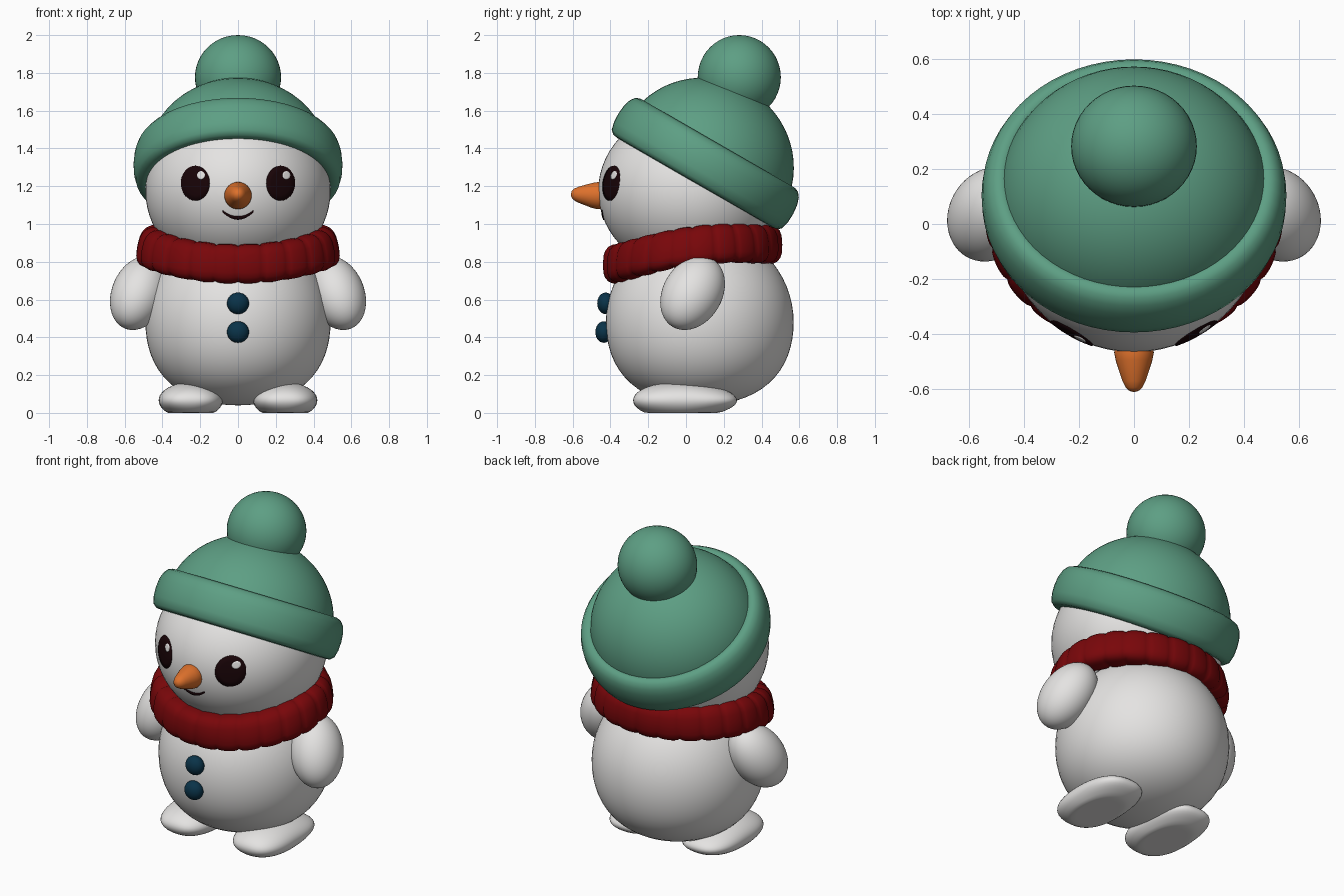
import bpy, bmesh, math
from mathutils import Matrix, Vector

if "Cube" in bpy.data.objects:
    bpy.data.objects.remove(bpy.data.objects["Cube"])


def material(name, rgb):
    m = bpy.data.materials.new(name)
    m.diffuse_color = (*rgb, 1)
    m.use_nodes = True
    m.node_tree.nodes["Principled BSDF"].inputs["Base Color"].default_value = m.diffuse_color
    return m


SNOW = material("snow white", (0.78, 0.77, 0.76))
HAT = material("hat green", (0.11, 0.345, 0.23))
RED = material("scarf red", (0.19, 0.002, 0.003))
ORANGE = material("carrot orange", (0.73, 0.165, 0.025))
BLUE = material("button blue", (0.003, 0.033, 0.066))
DARK = material("eye dark", (0.009, 0.001, 0.002))


def finish(name, bm, mat):
    bmesh.ops.recalc_face_normals(bm, faces=bm.faces)
    me = bpy.data.meshes.new(name)
    bm.to_mesh(me)
    bm.free()
    me.shade_smooth()
    me.materials.append(mat)
    ob = bpy.data.objects.new(name, me)
    bpy.context.collection.objects.link(ob)
    return ob


def ball(name, mat, center, radii, rot=Matrix(), tweak=None, seg=48):
    bm = bmesh.new()
    bmesh.ops.create_uvsphere(bm, u_segments=seg, v_segments=seg // 2, radius=1)
    for v in bm.verts:
        if tweak:
            tweak(v.co)
        v.co = rot @ Vector([a * b for a, b in zip(v.co, radii)]) + Vector(center)
    return finish(name, bm, mat)


def grid_surface(name, mat, rings, closed_rows):
    """Skin a list of closed rings; optionally join the last ring to the first."""
    bm = bmesh.new()
    vs = [[bm.verts.new(p) for p in r] for r in rings]
    n = len(vs[0])
    for i in range(len(vs) if closed_rows else len(vs) - 1):
        a, b = vs[i], vs[(i + 1) % len(vs)]
        for j in range(n):
            bm.faces.new((a[j], a[(j + 1) % n], b[(j + 1) % n], b[j]))
    bmesh.ops.remove_doubles(bm, verts=bm.verts, dist=1e-5)
    return finish(name, bm, mat)


def lathe(name, mat, profile, mtx, closed=False, seg=64):
    rings = [[mtx @ Vector((r * math.cos(2 * math.pi * k / seg),
                            r * math.sin(2 * math.pi * k / seg), z))
              for k in range(seg)] for r, z in profile]
    return grid_surface(name, mat, rings, closed)


# Shape tweaks on the unit sphere
def body_shape(co):
    if co.z < 0:  # fuller, flatter bottom
        k = 1 + 0.04 * (2 * co.z * math.hypot(co.x, co.y)) ** 2
        co *= k
        co.z *= 0.88


def head_shape(co):
    if co.y > 0:  # back of the head stays inside the hat
        co.y *= 0.88


def foot_shape(co):
    k = 1 + 0.1 * (2 * co.x * co.y) ** 2  # slightly squarer outline
    co.x *= k
    co.y *= k
    co.z = max(-0.7, co.z * (1 - 0.12 * co.y))  # flat sole, higher toe


ball("body", SNOW, (0, 0.073, 0.48), (0.49, 0.497, 0.5), tweak=body_shape, seg=64)

# Head
HC, HR = Vector((0, 0.05, 1.175)), Vector((0.49, 0.515, 0.45))
ball("head", SNOW, HC, HR, tweak=head_shape, seg=64)

# Arms and feet
for s, side in ((1, "right"), (-1, "left")):
    lean = Matrix.Rotation(math.radians(-23 * s), 4, 'Y') @ Matrix.Rotation(math.radians(-28), 4, 'X')
    ball(side + "_arm", SNOW, (0.521 * s, 0.035, 0.635), (0.147, 0.157, 0.215), lean)
    ball(side + "_foot", SNOW, (0.25 * s, -0.005, 0.0665), (0.17, 0.275, 0.095), tweak=foot_shape)

# Hat: tilted dome, rolled brim and pompom
TILT = (Matrix.Translation((0, 0.11, 1.328)) @ Matrix.Rotation(math.radians(-30), 4, 'X')
        @ Matrix.Diagonal((1, 0.965, 1, 1)))
dome = [(0.49 * math.cos(t), -0.015 + 0.455 * math.sin(t))
        for t in [math.pi / 2 * i / 16 for i in range(17)]]
lathe("hat_dome", HAT, dome, TILT)
brim = [(0.455, -0.108), (0.485, -0.127), (0.518, -0.123), (0.54, -0.104), (0.551, -0.06),
        (0.553, -0.01), (0.548, 0.04), (0.535, 0.08), (0.515, 0.105), (0.49, 0.115),
        (0.465, 0.108), (0.445, 0.08)]
lathe("hat_brim", HAT, brim, TILT, closed=True)
ball("hat_pompom", HAT, (0, 0.282, 1.777), (0.228, 0.22, 0.223))

# Scarf: ribbed ring that dips at the front
RIBS, STEPS, SEC = 24, 8, 20
rings = []
for i in range(RIBS * STEPS):
    a = 2 * math.pi * i / (RIBS * STEPS)
    # a = 0 faces front, with a groove on the centre line
    bulge = 0.9 + 0.1 * abs(math.sin(a * RIBS / 2)) ** 0.4
    zc = 0.862 - 0.052 * math.cos(a) - 0.022 * math.cos(2 * a)
    ring = []
    for k in range(SEC):
        t = 2 * math.pi * k / SEC
        c, s = math.cos(t), math.sin(t)
        dr = math.copysign(abs(c) ** 0.7, c) * 0.09 * bulge
        dz = math.copysign(abs(s) ** 0.7, s) * 0.106 * bulge
        dr -= dz * 0.2 * abs(math.sin(a))
        ring.append(((0.445 + dr) * math.sin(a), 0.035 - (0.387 + dr) * math.cos(a), zc + dz))
    rings.append(ring)
grid_surface("scarf", RED, rings, True)


# Face details laid on the head surface
def on_face(x, z, lift):
    q = 1 - (x / HR.x) ** 2 - ((z - HC.z) / HR.z) ** 2
    return Vector((x, HC.y - HR.y * math.sqrt(q) - lift, z))


def face_oval(name, mat, cx, cz, rx, rz, lift):
    rings = [[on_face(cx + rx * f * math.cos(2 * math.pi * k / 32),
                      cz + rz * f * math.sin(2 * math.pi * k / 32), l) for k in range(32)]
             for f, l in ((0, lift), (0.33, lift), (0.66, lift), (1, lift), (1.01, -0.002))]
    return grid_surface(name, mat, rings, False)


for s, side in ((1, "right"), (-1, "left")):
    face_oval(side + "_eye", DARK, 0.226 * s, 1.216, 0.076, 0.092, 0.004)
    face_oval(side + "_eye_glint", SNOW, 0.226 * s + 0.03, 1.258, 0.021, 0.022, 0.007)

# Smile
rings = []
for i in range(25):
    u = -1 + i / 12
    x, z, h = 0.083 * u, 1.032 + 0.036 * u * u, 0.01 * (1 - 0.4 * abs(u))
    rings.append([on_face(x, z + h, 0.004), on_face(x, z - h, 0.004),
                  on_face(x, z - h, -0.002), on_face(x, z + h, -0.002)])
grid_surface("smile", DARK, rings, False)

# Carrot nose, lathed along -y
nose = [(0, 0), (0.05, 0), (0.068, 0.02), (0.072, 0.045), (0.066, 0.075), (0.053, 0.115),
        (0.041, 0.15), (0.03, 0.172), (0.016, 0.184), (0, 0.188)]
lathe("nose", ORANGE, nose, Matrix.Translation((0, -0.422, 1.148))
      @ Matrix.Rotation(math.radians(87), 4, 'X'), seg=32)

# Buttons
for i, (y, z) in enumerate(((-0.425, 0.58), (-0.435, 0.428))):
    ball("button_%d" % (i + 1), BLUE, (0, y, z), (0.058, 0.045, 0.057), seg=32)
